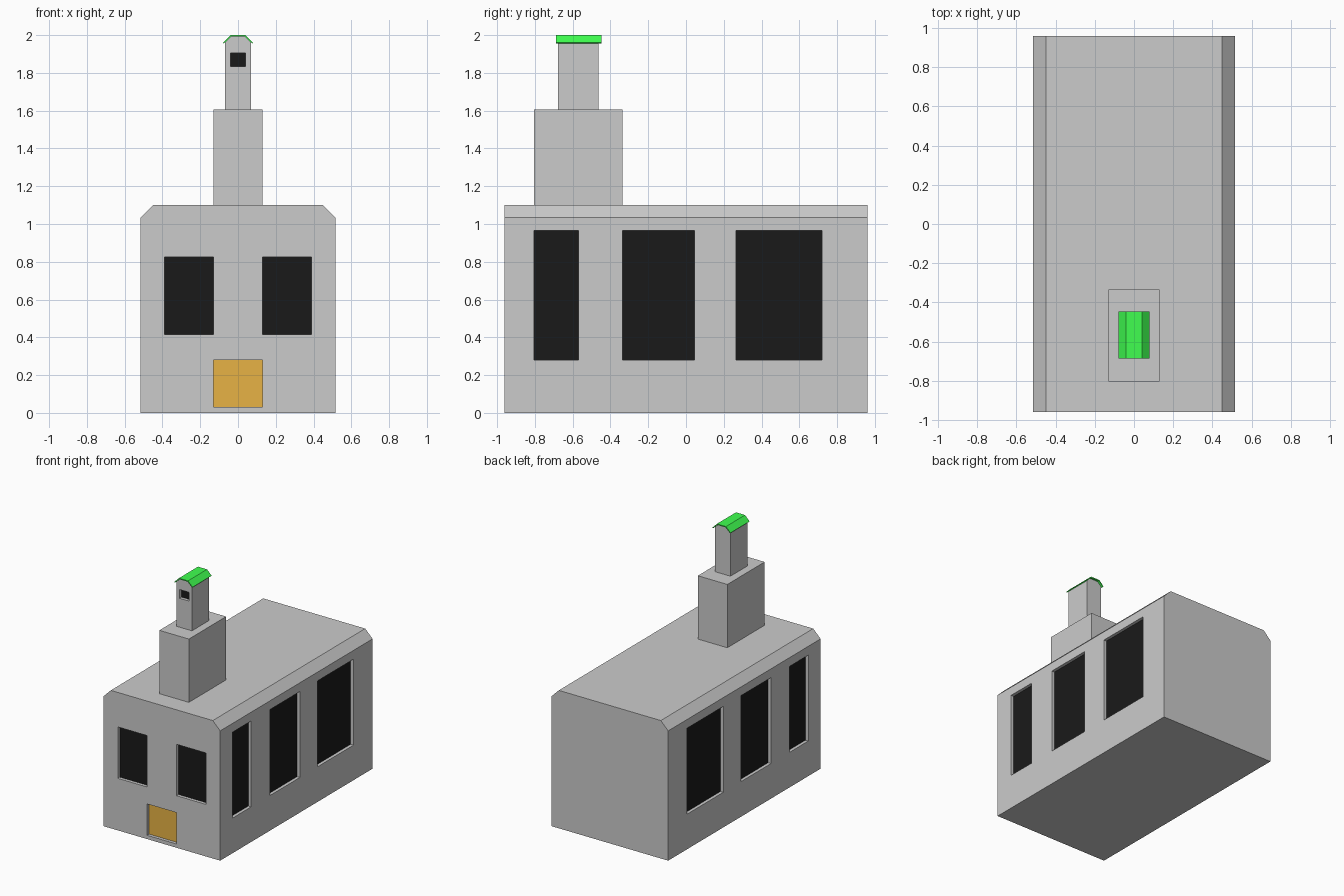
import bpy, bmesh
from mathutils import Vector

if "Cube" in bpy.data.objects:
    bpy.data.objects.remove(bpy.data.objects["Cube"])

REVEAL = 0.025   # depth of window and door recesses
PANE = 0.01


def material(name, rgb):
    m = bpy.data.materials.new(name)
    m.diffuse_color = (*rgb, 1)
    m.use_nodes = True
    m.node_tree.nodes["Principled BSDF"].inputs["Base Color"].default_value = m.diffuse_color
    return m


GLASS = material("dark_glass", (0.01, 0.01, 0.01))
WOOD = material("door_wood", (0.8, 0.45, 0.06))
GREEN = material("green_roof", (0.05, 1.0, 0.08))


def add_object(name, bm, mat=None):
    bmesh.ops.recalc_face_normals(bm, faces=bm.faces)
    me = bpy.data.meshes.new(name)
    bm.to_mesh(me)
    bm.free()
    ob = bpy.data.objects.new(name, me)
    bpy.context.collection.objects.link(ob)
    if mat:
        me.materials.append(mat)
    return ob


def add_box(bm, lo, hi):
    lo, hi = Vector(lo), Vector(hi)
    for v in bmesh.ops.create_cube(bm, size=1)["verts"]:
        v.co = (lo + hi) / 2 + v.co * (hi - lo)


def box(name, lo, hi, mat=None):
    bm = bmesh.new()
    add_box(bm, lo, hi)
    return add_object(name, bm, mat)


def extrude_y(name, profile, y0, y1, mat=None):
    """Extrude an x-z outline from y0 to y1."""
    bm = bmesh.new()
    face = bm.faces.new([bm.verts.new((x, y0, z)) for x, z in profile])
    out = bmesh.ops.extrude_face_region(bm, geom=[face])["geom"]
    moved = [g for g in out if isinstance(g, bmesh.types.BMVert)]
    bmesh.ops.translate(bm, vec=(0, y1 - y0, 0), verts=moved)
    return add_object(name, bm, mat)


def mirrored(half):
    return half + [(-x, z) for x, z in reversed(half)]


def cut_openings(wall, boxes):
    bm = bmesh.new()
    for lo, hi in boxes:
        add_box(bm, lo, hi)
    cutter = add_object(wall.name + "_cutter", bm)
    cutter.hide_render = True
    cutter.hide_set(True)
    cutter.display_type = 'WIRE'
    mod = wall.modifiers.new("openings", 'BOOLEAN')
    mod.operation = 'DIFFERENCE'
    mod.solver = 'EXACT'
    mod.object = cutter


def front_opening(name, x0, x1, z0, z1, wall_y, mat):
    """Add the recessed panel and return the box to cut for it."""
    y = wall_y + REVEAL
    box(name, (x0, y, z0), (x1, y + PANE, z1), mat)
    return (x0, wall_y - 0.1, z0), (x1, y + 0.005, z1)


def side_opening(name, side, y0, y1, z0, z1, mat):
    def span(a, b):
        a, b = sorted((side * a, side * b))
        return (a, y0, z0), (b, y1, z1)
    x = W - REVEAL
    box(name, *span(x, x - PANE), mat)
    return span(W + 0.1, x - 0.005)


# Main hall with chamfered eaves
W, L = 0.515, 0.96
hall = extrude_y("hall", mirrored([(W, 0), (W, 1.035), (0.45, 1.10)]), -L, L)

# Front door and windows, side windows
cuts = [front_opening("door", -0.13, 0.13, 0.03, 0.28, -L, WOOD)]
for side, label in ((-1, "left"), (1, "right")):
    x0, x1 = sorted((side * 0.13, side * 0.388))
    cuts.append(front_opening(f"front_window_{label}", x0, x1, 0.415, 0.825, -L, GLASS))
    for i, (y0, y1) in enumerate([(-0.805, -0.57), (-0.335, 0.045), (0.265, 0.72)]):
        cuts.append(side_opening(f"{label}_window_{i + 1}", side, y0, y1, 0.28, 0.965, GLASS))
cut_openings(hall, cuts)

# Tower base
box("tower_base", (-0.13, -0.805, 1.10), (0.13, -0.335, 1.605))

# Belfry with chamfered top and a small opening
belfry = extrude_y("belfry", mirrored([(0.068, 1.605), (0.068, 1.964), (0.038, 1.994)]),
                   -0.677, -0.463)
cut_openings(belfry, [front_opening("belfry_opening", -0.04, 0.04, 1.835, 1.905, -0.677, GLASS)])

# Thin folded belfry roof
extrude_y("belfry_roof", [(-0.08, 1.96), (-0.04, 2.0), (0.04, 2.0), (0.08, 1.96),
                          (0.075, 1.955), (0.036, 1.992), (-0.036, 1.992), (-0.075, 1.955)],
          -0.687, -0.447, GREEN)
